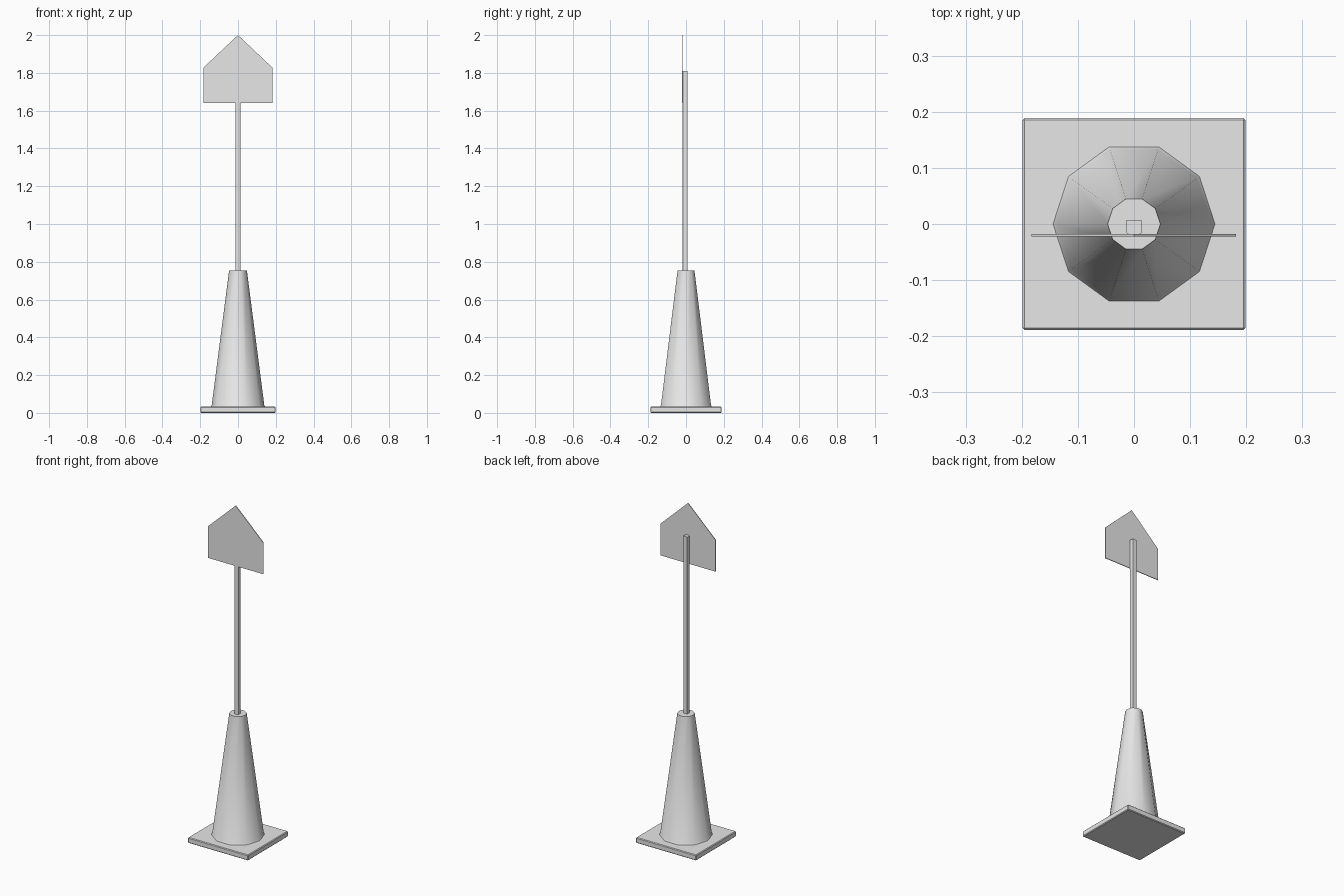
import bpy, bmesh, math

cube = bpy.data.objects.get("Cube")
if cube:
    bpy.data.objects.remove(cube, do_unlink=True)

grey = bpy.data.materials.new("light_grey")
grey.use_nodes = True
colour = (0.8, 0.8, 0.8, 1)
grey.diffuse_color = colour
for node in grey.node_tree.nodes:
    if node.type == 'BSDF_PRINCIPLED':
        node.inputs["Base Color"].default_value = colour


def make_object(name, bm):
    bmesh.ops.recalc_face_normals(bm, faces=bm.faces[:])
    mesh = bpy.data.meshes.new(name)
    bm.to_mesh(mesh)
    bm.free()
    mesh.materials.append(grey)
    obj = bpy.data.objects.new(name, mesh)
    bpy.context.collection.objects.link(obj)
    return obj


def prism(name, outline, offset):
    """Extrude a closed outline of 3D points along an offset."""
    bm = bmesh.new()
    face = bm.faces.new([bm.verts.new(p) for p in outline])
    result = bmesh.ops.extrude_face_region(bm, geom=[face], use_keep_orig=True)
    verts = [g for g in result["geom"] if isinstance(g, bmesh.types.BMVert)]
    bmesh.ops.translate(bm, verts=verts, vec=offset)
    return make_object(name, bm)


# Square foot with softened edges
foot = prism("base_plate",
             [(-0.199, -0.189, 0), (0.199, -0.189, 0),
              (0.199, 0.189, 0), (-0.199, 0.189, 0)], (0, 0, 0.033))
bevel = foot.modifiers.new("soft_edges", 'BEVEL')
bevel.width = 0.004
bevel.segments = 1

# Ten-sided cone with a small flare at the bottom and a flat cap
bm = bmesh.new()
rings = []
for radius, z in [(0.146, 0.03), (0.139, 0.042), (0.047, 0.755)]:
    rings.append([bm.verts.new((radius * math.cos(math.tau * i / 10),
                                radius * math.sin(math.tau * i / 10), z))
                  for i in range(10)])
for low, high in zip(rings, rings[1:]):
    for i in range(10):
        j = (i + 1) % 10
        bm.faces.new((low[i], low[j], high[j], high[i]))
bm.faces.new(rings[-1])
bm.faces.new(rings[0][::-1])
cone = make_object("cone", bm)

# Square pole with chamfered front corners
prism("pole",
      [(-0.008, -0.019, 0.74), (0.008, -0.019, 0.74), (0.013, -0.016, 0.74),
       (0.013, 0.007, 0.74), (-0.013, 0.007, 0.74), (-0.013, -0.016, 0.74)],
      (0, 0, 1.07))

# Thin sign board with a pointed top
prism("sign_board",
      [(-0.183, -0.022, 1.64), (0.182, -0.022, 1.64), (0.182, -0.022, 1.828),
       (0, -0.022, 2.0), (-0.183, -0.022, 1.828)], (0, 0.004, 0))

# Smooth cone sides with a crisp cap
bpy.ops.object.select_all(action='DESELECT')
cone.select_set(True)
bpy.context.view_layer.objects.active = cone
bpy.ops.object.shade_smooth_by_angle(angle=math.radians(40))
